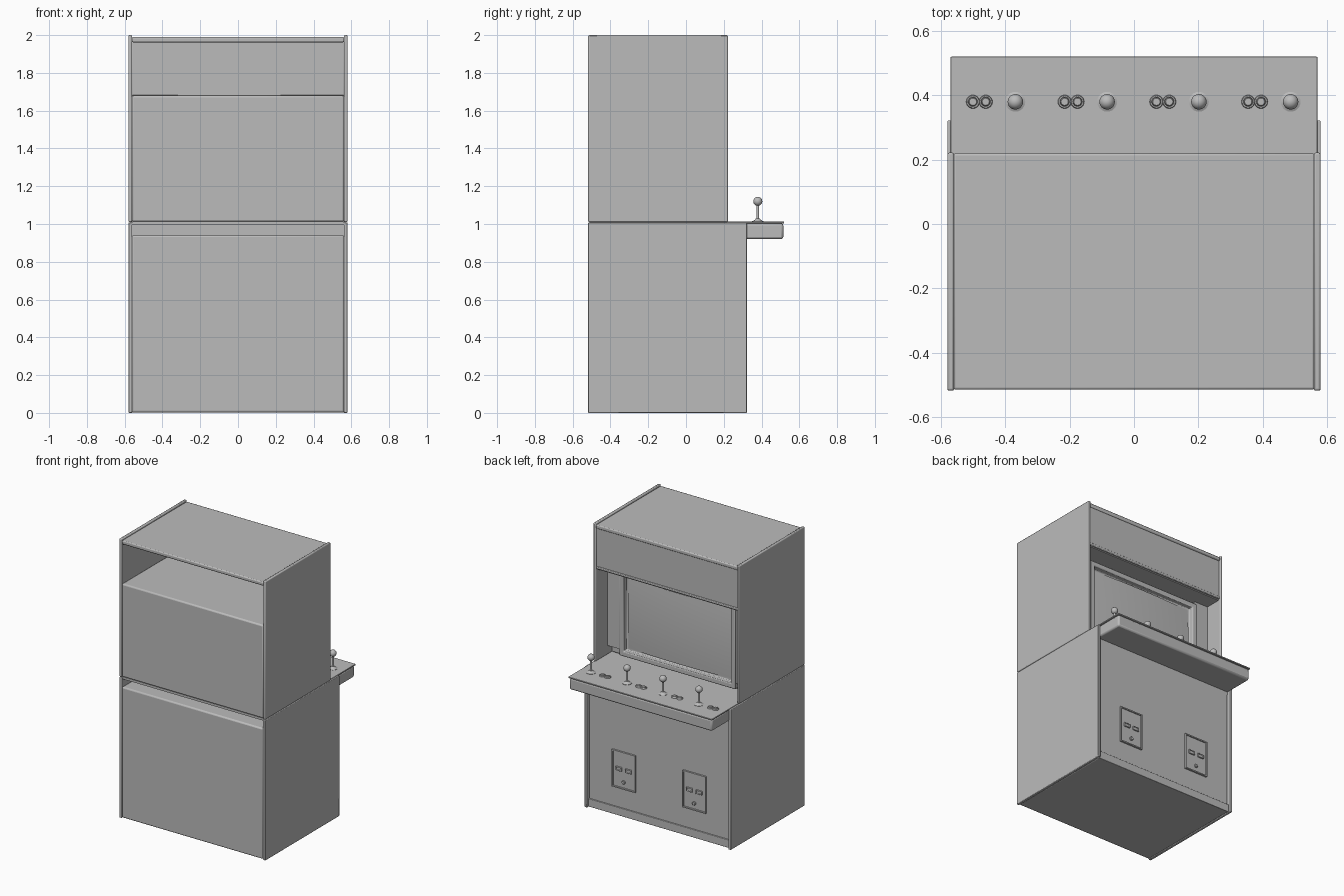
import bpy, bmesh, math
from mathutils import Vector

if "Cube" in bpy.data.objects:
    bpy.data.objects.remove(bpy.data.objects["Cube"])

grey = bpy.data.materials.new("cabinet grey")
grey.diffuse_color = (0.5, 0.5, 0.5, 1)
grey.use_nodes = True
grey.node_tree.nodes["Principled BSDF"].inputs["Base Color"].default_value = grey.diffuse_color


def finish(name, bm, bevel=0, segments=2):
    bmesh.ops.recalc_face_normals(bm, faces=bm.faces)
    me = bpy.data.meshes.new(name)
    bm.to_mesh(me)
    bm.free()
    ob = bpy.data.objects.new(name, me)
    bpy.context.collection.objects.link(ob)
    me.materials.append(grey)
    if bevel:
        mod = ob.modifiers.new("bevel", 'BEVEL')
        mod.width = bevel
        mod.segments = segments
        mod.limit_method = 'ANGLE'
    bpy.ops.object.select_all(action='DESELECT')
    ob.select_set(True)
    bpy.context.view_layer.objects.active = ob
    bpy.ops.object.shade_smooth_by_angle(angle=math.radians(35))
    return ob


def box(name, x, y, z, bevel=0.0, inset=0, depth=0):
    """Box from (min, max) ranges; optionally recess its +y face."""
    bm = bmesh.new()
    bmesh.ops.create_cube(bm, size=1)
    for v in bm.verts:
        v.co = Vector([(r[0] + r[1]) / 2 + c * (r[1] - r[0])
                       for c, r in zip(v.co, (x, y, z))])
    if inset:
        bm.normal_update()
        face = max(bm.faces, key=lambda f: f.normal.y)
        bmesh.ops.inset_region(bm, faces=[face], thickness=inset)
        inner = bmesh.ops.inset_region(bm, faces=[face], thickness=0.002)
        for v in face.verts:
            v.co.y -= depth
    return finish(name, bm, bevel)


def lathe(name, profile, origin, steps=24, axis='Z'):
    """Revolve an (r, h) profile round z, or round y for axis='Y'."""
    bm = bmesh.new()
    vs = [bm.verts.new((r, 0, h)) for r, h in profile]
    es = [bm.edges.new(p) for p in zip(vs, vs[1:])]
    bmesh.ops.spin(bm, geom=vs + es, cent=(0, 0, 0), axis=(0, 0, 1),
                   angle=2 * math.pi, steps=steps)
    bmesh.ops.remove_doubles(bm, verts=bm.verts, dist=1e-5)
    for v in bm.verts:
        c = v.co.copy()
        if axis == 'Y':
            c = Vector((c.x, c.z, -c.y))
        v.co = c + Vector(origin)
    return finish(name, bm)


# Side panels, lower and upper
for s, side in ((1, "right"), (-1, "left")):
    x = sorted((s * 0.56, s * 0.58))
    box(side + "_lower_side", x, (-0.518, 0.322), (0, 1.008), 0.004)
    box(side + "_upper_side", x, (-0.518, 0.222), (1.01, 2.0), 0.006)
    # Filler strip beside the screen
    box(side + "_screen_filler", sorted((s * 0.45, s * 0.562)),
        (0.045, 0.09), (1.075, 1.67))

W = (-0.562, 0.562)
# Lower body, kick strip and shelf
box("lower_body", W, (-0.515, 0.298), (0.002, 0.94), 0.01)
box("kick_strip", W, (0.28, 0.305), (0.002, 0.06), 0.003)
box("upper_floor", W, (-0.51, 0.25), (0.995, 1.012))
box("lower_front_top", W, (0.27, 0.298), (0.9, 1.0))
# Upper body and marquee with an open space behind it
box("monitor_housing", W, (-0.515, 0.045), (1.012, 1.68), 0.01)
box("marquee_shelf", W, (0.02, 0.205), (1.665, 1.68))
box("marquee", W, (0.19, 0.212), (1.68, 1.965), 0.003)
box("marquee_lower_trim", W, (0.195, 0.217), (1.672, 1.69), 0.004)
box("top_panel", W, (-0.515, 0.22), (1.962, 1.99), 0.007)

# Screen surround and bulging screen
box("screen_frame", (-0.46, 0.46), (0.03, 0.1), (1.035, 1.645), 0.006, 0.05, 0.035)
bm = bmesh.new()
bmesh.ops.create_grid(bm, x_segments=20, y_segments=14, size=1)
for v in bm.verts:
    u, w = v.co.x, v.co.y
    v.co = (u * 0.408, 0.066 + 0.024 * (1 - u * u * 0.6 - w * w * 0.4), 1.34 + w * 0.253)
finish("screen_glass", bm)

# Control panel
box("control_box", (-0.565, 0.565), (0.29, 0.515), (0.92, 1.004), 0.012)
box("control_top_plate", (-0.57, 0.57), (0.215, 0.52), (1.003, 1.012), 0.002)

# Joysticks and buttons for four players
ball = [(0.024 * math.sin(math.pi * i / 12), 1.12 - 0.024 * math.cos(math.pi * i / 12))
        for i in range(13)]
base = [(0, 1.01), (0.031, 1.01), (0.031, 1.014), (0.018, 1.019), (0.011, 1.028), (0, 1.028)]
shaft = [(0, 1.02), (0.007, 1.02), (0.007, 1.10), (0, 1.10)]
button = [(0, 1.01), (0.021, 1.01), (0.021, 1.017), (0.019, 1.02), (0.015, 1.02),
          (0.014, 1.016), (0.013, 1.023), (0.011, 1.025), (0, 1.025)]
for i in range(4):
    jx = 0.487 - 0.2853 * i
    for part, prof in (("ball", ball), ("base", base), ("shaft", shaft)):
        lathe(f"joystick_{part}_{i + 1}", prof, (jx, 0.38, 0))
    for j, dx in enumerate((0.092, 0.132)):
        lathe(f"button_{i + 1}_{j + 1}", button, (jx - dx, 0.38, 0))

# Coin doors with two slots and a lock
for s, side in ((1, "right"), (-1, "left")):
    cx = s * 0.28
    box(side + "_coin_door", (cx - 0.093, cx + 0.093), (0.28, 0.311), (0.2, 0.465),
        0, 0.012, 0.007)
    for j, dx in enumerate((-0.038, 0.038)):
        box(f"{side}_coin_slot_{j + 1}", (cx + dx - 0.024, cx + dx + 0.024),
            (0.29, 0.313), (0.325, 0.353), 0.002, 0.006, 0.005)
    lathe(side + "_coin_lock", [(0, 0), (0.013, 0), (0.013, 0.012), (0.01, 0.015), (0, 0.015)],
          (cx, 0.3, 0.25), 16, 'Y')
